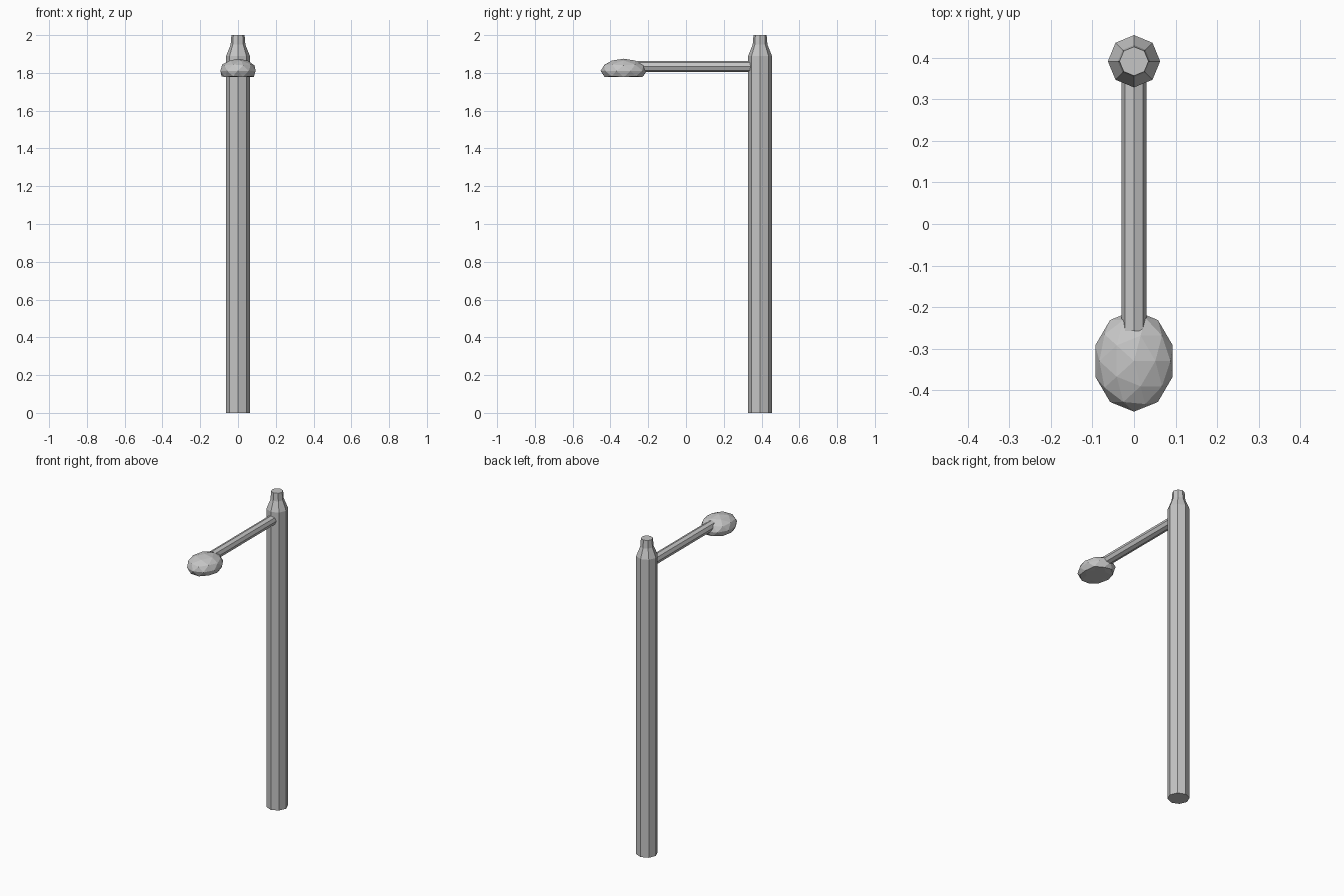
import bpy, bmesh, math
from mathutils import Matrix, Vector

cube = bpy.data.objects.get("Cube")
if cube:
    bpy.data.objects.remove(cube, do_unlink=True)

metal = bpy.data.materials.new("grey_metal")
metal.use_nodes = True
GREY = (0.56, 0.56, 0.56, 1)
metal.diffuse_color = GREY
metal.node_tree.nodes["Principled BSDF"].inputs["Base Color"].default_value = GREY


def add_object(name, bm):
    bmesh.ops.recalc_face_normals(bm, faces=bm.faces)
    mesh = bpy.data.meshes.new(name)
    bm.to_mesh(mesh)
    bm.free()
    mesh.materials.append(metal)
    obj = bpy.data.objects.new(name, mesh)
    bpy.context.collection.objects.link(obj)
    return obj


def lathe(name, profile, sides=8):
    """Closed faceted tube through (radius, height) rings."""
    bm = bmesh.new()
    rings = [[bm.verts.new((r * math.cos(math.tau * i / sides),
                            r * math.sin(math.tau * i / sides), z))
              for i in range(sides)] for r, z in profile]
    for low, high in zip(rings, rings[1:]):
        for i in range(sides):
            j = (i + 1) % sides
            bm.faces.new((low[i], low[j], high[j], high[i]))
    bm.faces.new(rings[0])
    bm.faces.new(rings[-1])
    return add_object(name, bm)


# Pole with a tapered neck
POLE_Y = 0.392
pole = lathe("pole", [(0.063, 0), (0.063, 1.89), (0.039, 1.95), (0.035, 2.0)])
pole.location.y = POLE_Y

# Horizontal arm from the pole into the lamp head
arm = lathe("arm", [(0.03, 0), (0.03, 0.63)])
arm.location = (0, POLE_Y - 0.02, 1.834)
arm.rotation_euler.x = math.pi / 2

# Faceted lamp head with a flattened underside
bm = bmesh.new()
bmesh.ops.create_icosphere(bm, subdivisions=2, radius=1)
for v in bm.verts:
    v.co.z = max(v.co.z, -0.526)
bmesh.ops.scale(bm, vec=Vector((0.098, 0.122, 0.064)), verts=bm.verts)
lamp = add_object("lamp_head", bm)
lamp.location = (0, -0.33, 1.811)
